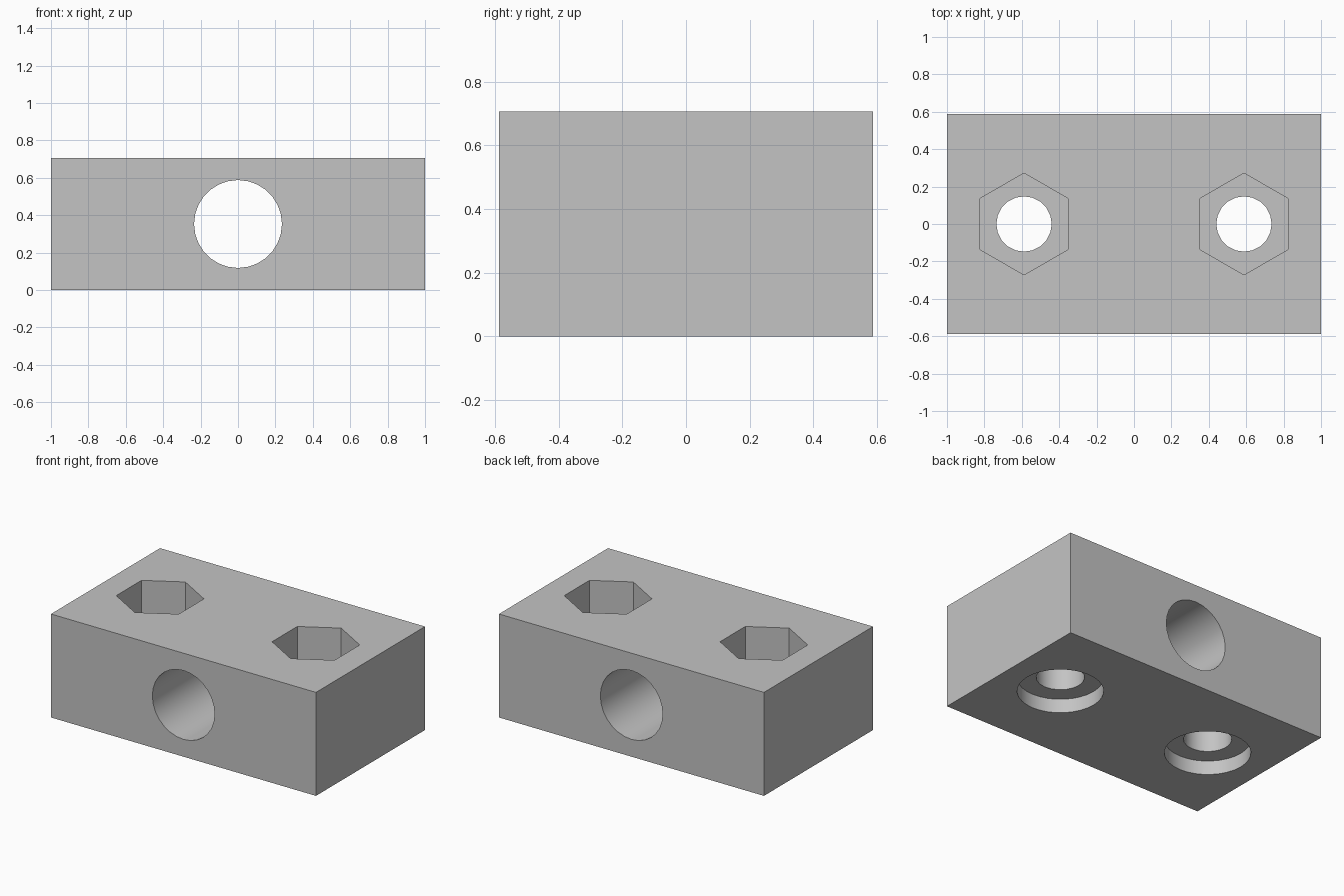
import bpy
import math

cube = bpy.data.objects.get("Cube")
if cube:
    bpy.data.objects.remove(cube, do_unlink=True)

WIDTH, DEPTH, HEIGHT = 2.0, 1.176, 0.706
SCREW_X = 0.588

grey = bpy.data.materials.new("light grey")
grey.use_nodes = True
grey.diffuse_color = (0.55, 0.55, 0.55, 1)
grey.node_tree.nodes["Principled BSDF"].inputs["Base Color"].default_value = grey.diffuse_color

# Main block
bpy.ops.mesh.primitive_cube_add(size=1, location=(0, 0, HEIGHT / 2))
block = bpy.context.object
block.name = "clamp_block"
block.scale = (WIDTH, DEPTH, HEIGHT)
bpy.ops.object.transform_apply(location=True, rotation=False, scale=True)
block.data.materials.append(grey)

cutters = []


def cut(name, sides, radius, centre, length, rotation=(0, 0, 0)):
    """Subtract a prism from the block."""
    bpy.ops.mesh.primitive_cylinder_add(vertices=sides, radius=radius, depth=length,
                                        location=centre, rotation=rotation)
    tool = bpy.context.object
    tool.name = name
    tool.hide_render = True
    tool.data.materials.append(grey)
    mod = block.modifiers.new(name, 'BOOLEAN')
    mod.operation = 'DIFFERENCE'
    mod.solver = 'EXACT'
    mod.object = tool
    cutters.append(tool)


def cut_vertical(name, sides, radius, x, bottom, top):
    cut(name, sides, radius, (x, 0, (bottom + top) / 2), top - bottom)


# Rod hole running front to back
cut("rod_hole_cutter", 28, 0.235, (0, 0, HEIGHT / 2), 2, (math.pi / 2, 0, 0))

# Screw hole, nut pocket and round recess on each side
for side, x in (("left", SCREW_X), ("right", -SCREW_X)):
    cut_vertical(side + "_screw_hole_cutter", 20, 0.148, x, -0.2, HEIGHT + 0.2)
    cut_vertical(side + "_nut_pocket_cutter", 6, 0.272, x, HEIGHT - 0.235, HEIGHT + 0.2)
    cut_vertical(side + "_recess_cutter", 32, 0.265, x, -0.2, 0.095)

# Apply the cuts and smooth the round walls
bpy.ops.object.select_all(action='DESELECT')
block.select_set(True)
bpy.context.view_layer.objects.active = block
for mod in list(block.modifiers):
    bpy.ops.object.modifier_apply(modifier=mod.name)
for tool in cutters:
    bpy.data.objects.remove(tool, do_unlink=True)
bpy.ops.object.shade_smooth_by_angle(angle=math.radians(30))
